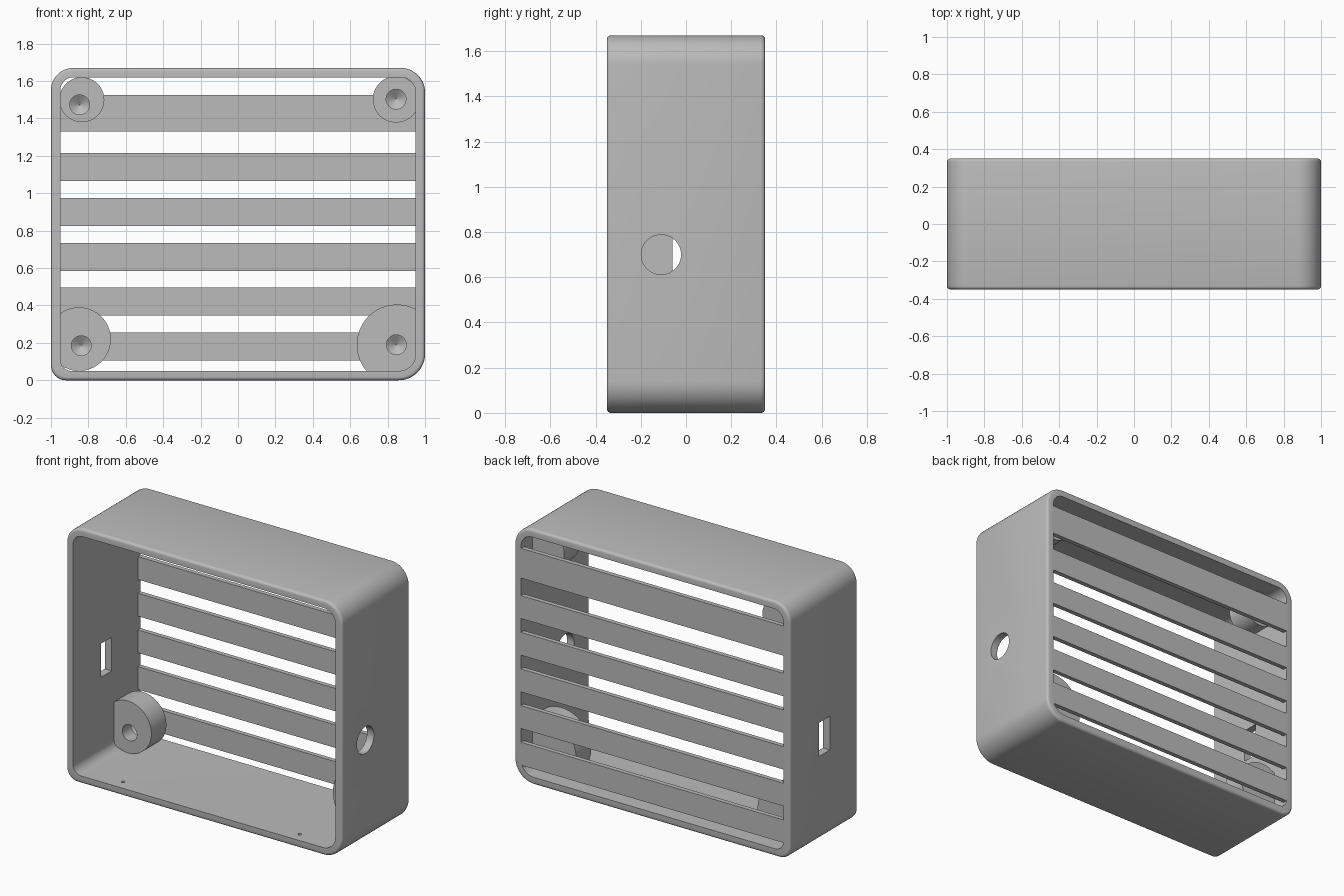
import bpy
import bmesh
from math import cos, sin, pi, radians
from mathutils import Matrix

if "Cube" in bpy.data.objects:
    bpy.data.objects.remove(bpy.data.objects["Cube"])

HEIGHT, HALF_DEPTH, WALL = 1.67, 0.35, 0.05
CORNERS = [0.14, 0.13, 0.12, 0.08]  # outer radii: low right, top right, top left, low left

grey = bpy.data.materials.new("plain grey")
grey.use_nodes = True
grey.diffuse_color = (0.5, 0.5, 0.5, 1)
grey.node_tree.nodes["Principled BSDF"].inputs["Base Color"].default_value = grey.diffuse_color


def finish(bm, name):
    bmesh.ops.remove_doubles(bm, verts=bm.verts, dist=0.0005)
    bmesh.ops.recalc_face_normals(bm, faces=bm.faces)
    mesh = bpy.data.meshes.new(name)
    bm.to_mesh(mesh)
    bm.free()
    mesh.materials.append(grey)
    obj = bpy.data.objects.new(name, mesh)
    bpy.context.collection.objects.link(obj)
    return obj


def activate(obj):
    bpy.ops.object.select_all(action="DESELECT")
    obj.select_set(True)
    bpy.context.view_layer.objects.active = obj


def smooth(obj):
    activate(obj)
    bpy.ops.object.shade_smooth_by_angle(angle=radians(35))


def cut(obj, cutter):
    cutter.hide_render = True
    mod = obj.modifiers.new("cut", "BOOLEAN")
    mod.operation, mod.solver, mod.object = "DIFFERENCE", "EXACT", cutter
    activate(obj)
    bpy.ops.object.modifier_apply(modifier=mod.name)
    bpy.data.objects.remove(cutter)


def box(name, x, y, z):
    bm = bmesh.new()
    bmesh.ops.create_cube(bm, size=1)
    for v in bm.verts:
        v.co = [lo + (hi - lo) * (c + 0.5) for c, (lo, hi) in zip(v.co, (x, y, z))]
    return finish(bm, name)


def rod(name, radius, length, centre, axis, sides=48):
    bm = bmesh.new()
    turn = Matrix.Rotation(pi / 2, 4, "Y") if axis == "X" else Matrix()
    bmesh.ops.create_cone(bm, cap_ends=True, segments=sides, radius1=radius, radius2=radius,
                          depth=length, matrix=Matrix.Translation(centre) @ turn)
    return finish(bm, name)


def loft(rings, name, closed=False):
    """Join rings of points; either close the chain or cap both ends."""
    bm = bmesh.new()
    loops = [[bm.verts.new(p) for p in ring] for ring in rings]
    pairs = list(zip(loops, loops[1:]))
    if closed:
        pairs.append((loops[-1], loops[0]))
    else:
        bm.faces.new(loops[0])
        bm.faces.new(loops[-1])
    for a, b in pairs:
        n = len(a)
        for i in range(n):
            j = (i + 1) % n
            bm.faces.new((a[i], a[j], b[j], b[i]))
    return finish(bm, name)


def rounded_ring(inset, y, steps=12):
    points = []
    signs = [(1, -1), (1, 1), (-1, 1), (-1, -1)]
    for k, ((sx, sz), outer) in enumerate(zip(signs, CORNERS)):
        r = max(outer - inset, 0.06)
        cx = sx * (1 - inset - r)
        cz = HEIGHT / 2 + sz * (HEIGHT / 2 - inset - r)
        for i in range(steps + 1):
            a = (k - 1) * pi / 2 + i / steps * pi / 2
            points.append((cx + r * cos(a), y, cz + r * sin(a)))
    return points


# Open box frame with softened outer rims
soft = 0.018
arc = [(soft * (1 - sin(a)), HALF_DEPTH - soft * (1 - cos(a)))
       for a in (i * pi / 8 for i in range(5))]
profile = [(WALL, -HALF_DEPTH)] + [(d, -y) for d, y in arc]
profile += [(d, y) for d, y in reversed(arc)] + [(WALL, HALF_DEPTH)]
frame = loft([rounded_ring(d, y) for d, y in profile], "frame", closed=True)

# Round port, rectangular port and two pin holes in the floor
cut(frame, rod("round_port", 0.088, 0.2, (0.98, -0.11, 0.70), "X"))
cut(frame, box("square_port", (-1.1, -0.9), (-0.06, 0.05), (0.57, 0.79)))
for x in (-0.64, 0.64):
    cut(frame, rod("pin_hole", 0.011, 0.04, (x, -0.275, 0.055), "Z", 16))
smooth(frame)

# Back slats
slats = [(0.105 + 0.24 * i, 0.255 + 0.24 * i) for i in range(5)] + [(1.33, 1.525)]
for i, span in enumerate(slats):
    box(f"back_slat_{i + 1}", (-0.95, 0.95), (0.32, HALF_DEPTH), span)


# Corner screw bosses, trimmed inside the walls, with drilled pilot holes
def boss(name, cx, cz, radius, hx, hz):
    front, back, n = 0.075, 0.23, 96

    def outline(y):
        pts = []
        for i in range(n):
            x = cx + radius * cos(2 * pi * i / n)
            z = cz + radius * sin(2 * pi * i / n)
            pts.append((max(-0.96, min(0.96, x)), y, max(0.045, min(HEIGHT - 0.045, z))))
        return pts

    body = loft([outline(front), outline(back)], name)
    drill = [(0.053, front - 0.05), (0.053, front + 0.09), (0.003, front + 0.125)]
    cut(body, loft([[(hx + r * cos(2 * pi * i / 32), y, hz + r * sin(2 * pi * i / 32))
                     for i in range(32)] for r, y in drill], "drill"))
    smooth(body)


boss("boss_top_right", -0.835, 1.50, 0.12, -0.847, 1.473)
boss("boss_top_left", 0.845, 1.502, 0.124, 0.845, 1.503)
boss("boss_bottom_right", -0.85, 0.22, 0.17, -0.838, 0.185)
boss("boss_bottom_left", 0.85, 0.19, 0.215, 0.847, 0.19)
